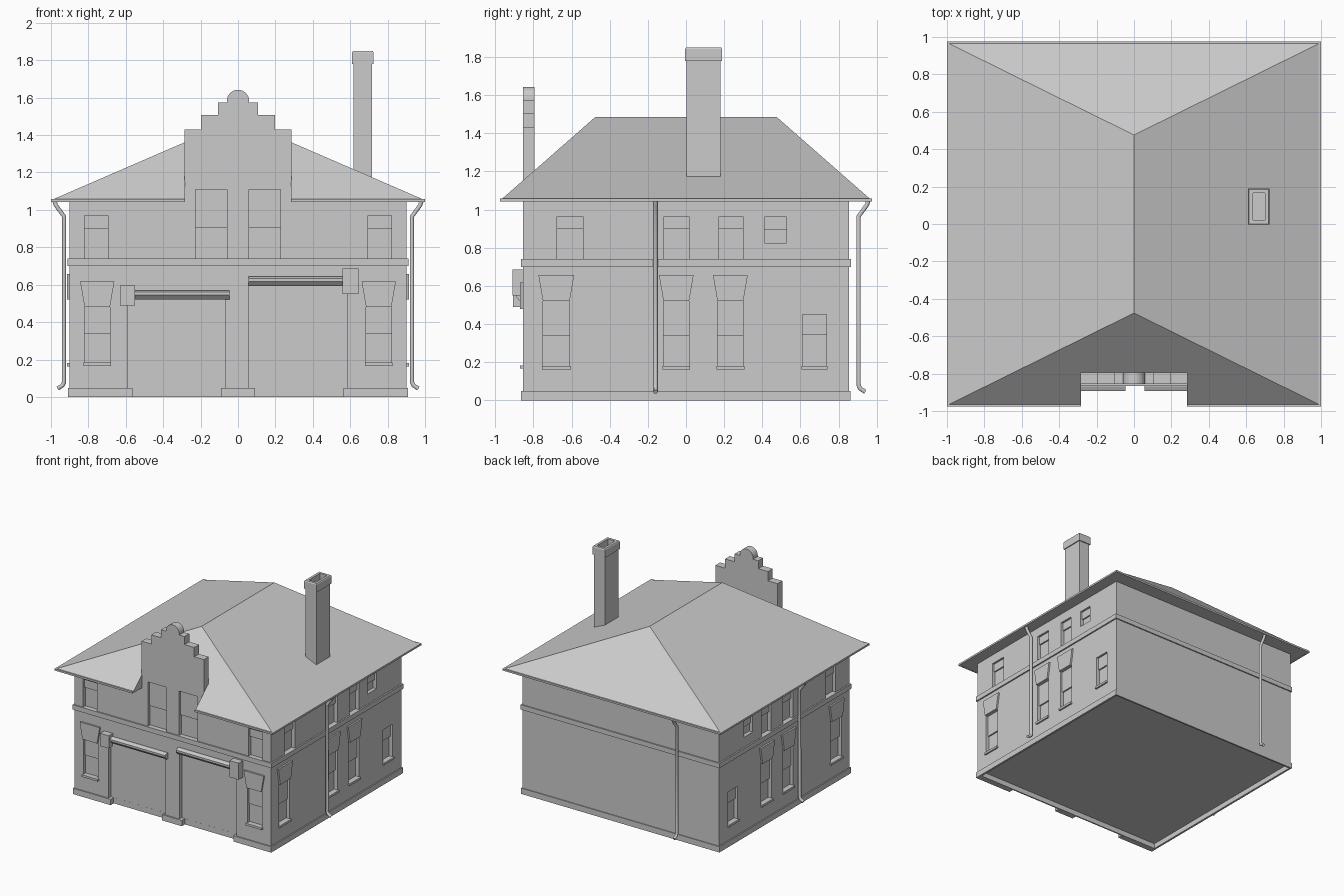
import bpy, bmesh
from math import sin, cos, pi

if "Cube" in bpy.data.objects:
    bpy.data.objects.remove(bpy.data.objects["Cube"])

HX, HY = 0.9, 0.855          # half sizes of the walls
WALL_TOP = 1.045


def finish(name, bm):
    bmesh.ops.recalc_face_normals(bm, faces=bm.faces)
    me = bpy.data.meshes.new(name)
    bm.to_mesh(me)
    bm.free()
    ob = bpy.data.objects.new(name, me)
    bpy.context.collection.objects.link(ob)
    return ob


def add_hull(bm, points):
    part = bmesh.new()
    for p in points:
        part.verts.new(p)
    bmesh.ops.convex_hull(part, input=part.verts)
    bmesh.ops.dissolve_limit(part, angle_limit=0.01, verts=part.verts, edges=part.edges)
    tmp = bpy.data.meshes.new("tmp")
    part.to_mesh(tmp)
    part.free()
    bm.from_mesh(tmp)
    bpy.data.meshes.remove(tmp)


def hull(name, points):
    bm = bmesh.new()
    add_hull(bm, points)
    return finish(name, bm)


def corners(x0, x1, y0, y1, z0, z1):
    return [(x, y, z) for x in (x0, x1) for y in (y0, y1) for z in (z0, z1)]


def box(name, *dims):
    return hull(name, corners(*dims))


def prism(name, profile, place):
    """Extrude a 2D profile between place(a, b, 0) and place(a, b, 1)."""
    bm = bmesh.new()
    ends = [[bm.verts.new(place(a, b, t)) for a, b in profile] for t in (0, 1)]
    for e in ends:
        bm.faces.new(e)
    n = len(profile)
    for i in range(n):
        j = (i + 1) % n
        bm.faces.new((ends[0][i], ends[0][j], ends[1][j], ends[1][i]))
    return finish(name, bm)


def cut(ob, cutter):
    m = ob.modifiers.new("cut", 'BOOLEAN')
    m.operation, m.solver, m.object = 'DIFFERENCE', 'EXACT', cutter
    cutter.hide_render = True
    cutter.hide_viewport = True
    cutter.display_type = 'WIRE'


# Wall frames: u runs along the wall, d points outward
def on(side, u, d, z):
    if side == "front":
        return (u, -HY - d, z)
    return ((HX + d) * (1 if side == "right" else -1), u, z)


def wall_box(side, u0, u1, d0, d1, z0, z1):
    return [on(side, u, d, z) for u in (u0, u1) for d in (d0, d1) for z in (z0, z1)]


openings = bmesh.new()


def window(side, u0, u1, z0, z1, mid, lintel=0, sill=False, depth=0.03):
    add_hull(openings, wall_box(side, u0, u1, -depth, 0.05, z0, z1))
    # upper sash stands in front of the lower pane
    hull(side + "_upper_sash", wall_box(side, u0, u1, -depth - .003, -depth + .012, mid, z1))
    if sill:
        hull(side + "_sill", wall_box(side, u0 - .006, u1 + .006, -.03, .014, z0 - .004, z0 + .014))
    if lintel:
        hull(side + "_lintel", [on(side, u, d, z) for d in (-.005, .014) for u, z in
             ((u0, z1), (u1, z1), (u0 - .024, lintel), (u1 + .024, lintel))])


# Front windows
for s in (-1, 1):
    a, b = sorted((s * .695, s * .822))
    window("front", a, b, .74, .97, .897)
    a, b = sorted((s * .685, s * .82))
    window("front", a, b, .17, .48, .337, lintel=.617, sill=True)
    a, b = sorted((s * .058, s * .228))
    window("front", a, b, .74, 1.108, .905)

# Side windows, same on both sides
for side in ("right", "left"):
    for u0, u1 in ((-.675, -.54), (-.115, .016), (.173, .298)):
        window(side, u0, u1, .74, .965, .897)
    window(side, .412, .528, .825, .96, .895)
    for u0, u1 in ((-.75, -.61), (-.118, .016), (.165, .3)):
        window(side, u0, u1, .167, .52, .34, lintel=.658, sill=True)
    window(side, .612, .737, .167, .45, .345, sill=True)

# Garage door recesses
add_hull(openings, wall_box("front", -.59, -.07, -.035, .05, -.1, .55))
add_hull(openings, wall_box("front", .06, .585, -.035, .05, -.1, .62))
opening_cutter = finish("opening_cutter", openings)

# Walls, with the floor raised inside the plinth
walls = box("walls", -HX, HX, -HY, HY, 0, WALL_TOP)
cut(walls, opening_cutter)
cut(walls, box("underfloor_cutter", -.893, .893, -.813, .848, -.1, .043))

# Stepped front gable with a round top
half = [(.285, WALL_TOP), (.285, 1.43), (.197, 1.43), (.197, 1.507),
        (.108, 1.507), (.108, 1.573), (.06, 1.573)]
arc = [(.06 * cos(pi * i / 12), 1.582 + .06 * sin(pi * i / 12)) for i in range(13)]
gable = prism("stepped_gable", half + arc + [(-x, z) for x, z in reversed(half)],
              lambda a, b, t: (a, -HY + .062 * t, b))
cut(gable, opening_cutter)

# Plinth ring with door gaps, and string course ring
plinth = box("plinth", -.91, .91, -.865, .862, 0, .048)
gaps = bmesh.new()
add_hull(gaps, corners(-.895, .895, -.824, .85, -.1, .1))
for s in (-1, 1):
    add_hull(gaps, corners(*sorted((s * .09, s * .563)), -1, -.8245, -.1, .1))
cut(plinth, finish("plinth_gap_cutter", gaps))
course = box("string_course", -.912, .912, -.865, .865, .7, .74)
cut(course, box("course_core_cutter", -.895, .895, -.85, .85, .6, .8))

# Hip roof, notched around the gable
roof = hull("hip_roof", corners(-.99, .99, -.965, .965, 1.043, 1.056)
            + [(0, -.476, 1.485), (0, .476, 1.485)])
cut(roof, box("roof_notch_cutter", -.284, .284, -1.1, -HY + .06, .9, 1.7))

# Gutters along the eaves
for s in (-1, 1):
    box("side_gutter", *sorted((s * .985, s)), -.975, .975, 1.042, 1.057)
    box("front_gutter", *sorted((s * .284, s * .985)), -.975, -.96, 1.042, 1.057)
box("back_gutter", -.985, .985, .96, .975, 1.042, 1.057)

# Roller shutter housings with end boxes
for name, x0, x1, z in (("left", -.56, -.045, .52), ("right", .055, .565, .593)):
    prof = [(-.853, z), (-.87, z), (-.892, z + .024), (-.892, z + .04), (-.87, z + .05), (-.853, z + .05)]
    prism(name + "_shutter_housing", prof, lambda a, b, t: (x0 + (x1 - x0) * t, a, b))
box("left_shutter_box", -.63, -.55, -.908, -.85, .49, .595)
box("right_shutter_box", .56, .643, -.91, -.85, .55, .687)

# Chimney with an open flue
box("chimney_shaft", .617, .717, .003, .182, 1.15, 1.782)
cap = hull("chimney_cap", corners(.61, .725, -.004, .19, 1.78, 1.842)
           + corners(.615, .72, .001, .185, 1.84, 1.85))
cut(cap, box("flue_cutter", .636, .7, .022, .165, 1.79, 1.9))


# Downpipes
def pipe(name, place):
    cu = bpy.data.curves.new(name, 'CURVE')
    cu.dimensions = '3D'
    cu.bevel_depth, cu.bevel_resolution, cu.use_fill_caps = .013, 1, True
    path = [(.08, 1.045), (.074, 1.025), (.03, .965), (.03, .08), (.037, .062), (.065, .045)]
    sp = cu.splines.new('POLY')
    sp.points.add(len(path) - 1)
    for p, (d, z) in zip(sp.points, path):
        p.co = (*place(d, z), 1)
    bpy.context.collection.objects.link(bpy.data.objects.new(name, cu))


for side in ("right", "left"):
    pipe(side + "_downpipe", lambda d, z: on(side, -.16, d, z))
pipe("back_downpipe", lambda d, z: (-.55, HY + d + .02, z))
